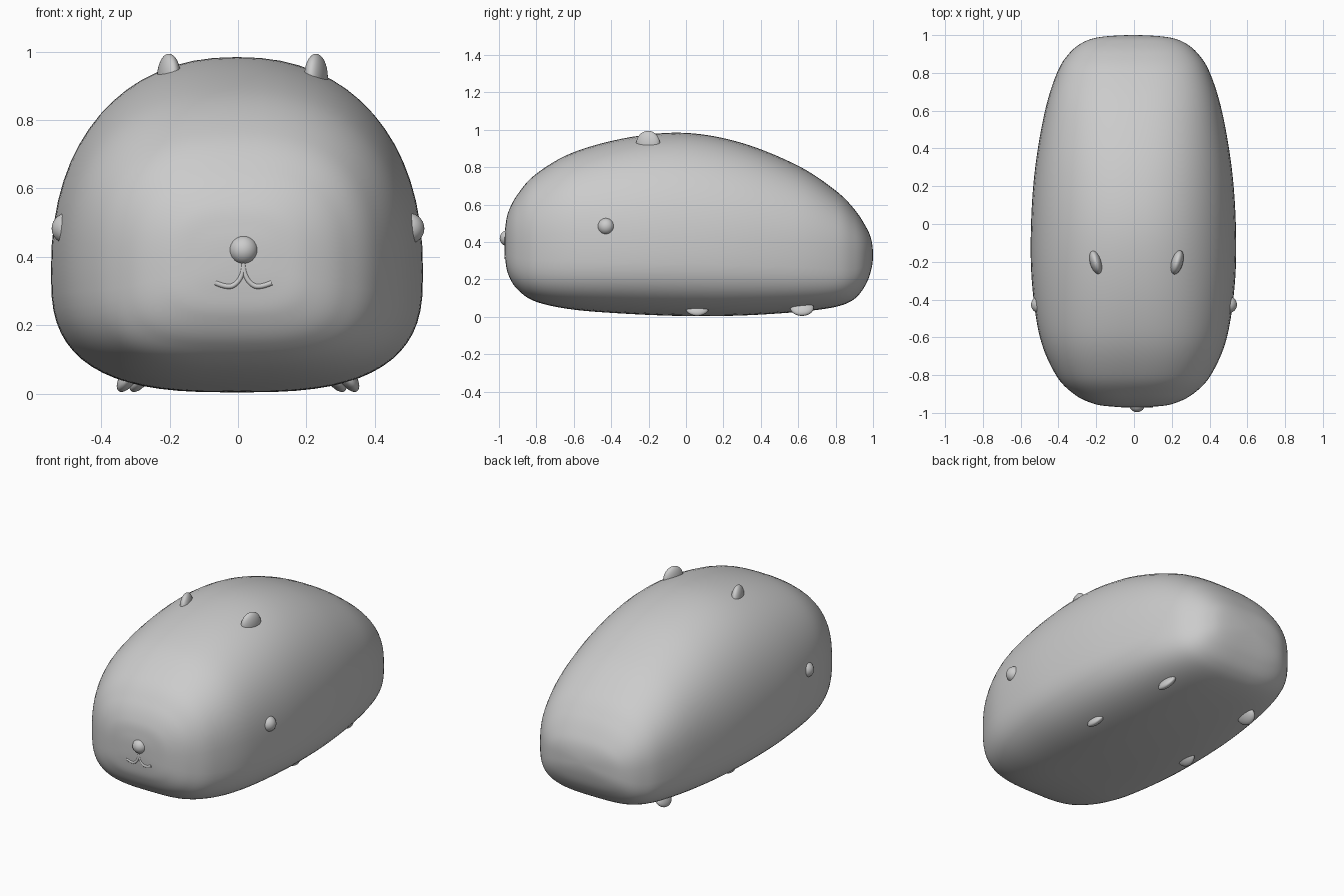
import bpy, bmesh, math

old = bpy.data.objects.get("Cube")
if old:
    bpy.data.objects.remove(old, do_unlink=True)

grey = bpy.data.materials.new("soft_grey")
grey.use_nodes = True
grey.diffuse_color = (0.6, 0.6, 0.6, 1)
grey.node_tree.nodes["Principled BSDF"].inputs["Base Color"].default_value = (0.6, 0.6, 0.6, 1)


def finish(name, bm):
    """Turn a bmesh into a smooth grey object."""
    bmesh.ops.recalc_face_normals(bm, faces=bm.faces)
    for face in bm.faces:
        face.smooth = True
    mesh = bpy.data.meshes.new(name)
    bm.to_mesh(mesh)
    bm.free()
    mesh.materials.append(grey)
    obj = bpy.data.objects.new(name, mesh)
    bpy.context.collection.objects.link(obj)
    return obj


def ellipsoid(name, centre, radii, rotation=(0, 0, 0)):
    bm = bmesh.new()
    bmesh.ops.create_uvsphere(bm, u_segments=32, v_segments=16, radius=1)
    obj = finish(name, bm)
    obj.location, obj.scale, obj.rotation_euler = centre, radii, rotation


def spline(a, b, c, d, t):
    """Catmull-Rom point between b and c."""
    return 0.5 * (2 * b + (c - a) * t + (2 * a - 5 * b + 4 * c - d) * t ** 2
                  + (3 * b - a - 3 * c + d) * t ** 3)


def signed_power(value, power):
    return math.copysign(abs(value) ** power, value)


# Body: stations along y give half width, top and bottom
BODY_X = -0.003
stations = [
    (-0.97, 0, 0.40, 0.40), (-0.966, 0.12, 0.48, 0.305), (-0.95, 0.215, 0.56, 0.225),
    (-0.9, 0.315, 0.655, 0.145), (-0.8, 0.41, 0.765, 0.08), (-0.6, 0.495, 0.88, 0.038),
    (-0.3, 0.538, 0.96, 0.015), (0, 0.542, 0.983, 0.004), (0.3, 0.52, 0.929, 0.007),
    (0.6, 0.468, 0.807, 0.026), (0.8, 0.405, 0.675, 0.053), (0.9, 0.343, 0.575, 0.095),
    (0.96, 0.27, 0.485, 0.17), (0.99, 0.175, 0.415, 0.25), (1, 0, 0.33, 0.33),
]


def mirrored(s):
    """Station past a closed end, so the end cap stays round."""
    return (s[0], -s[1], s[3], s[2])


path = [mirrored(stations[1])] + stations + [mirrored(stations[-2])]
STEPS, SIDES = 8, 64
bm = bmesh.new()
rings = []
for i in range(len(stations) - 1):
    for k in range(STEPS):
        if i + k == 0:
            continue
        y, width, top, bottom = (spline(*column, k / STEPS) for column in zip(*path[i:i + 4]))
        middle = bottom + (top - bottom) * (0.355 + 0.1 * y * y)
        ring = []
        for j in range(SIDES):
            angle = math.tau * j / SIDES
            c, s = math.cos(angle), math.sin(angle)
            n = (2.25 if s > 0 else 2.85) + 0.5 * y * y
            height = top - middle if s > 0 else middle - bottom
            ring.append(bm.verts.new((width * signed_power(c, 2 / n) + BODY_X, y,
                                      middle + height * signed_power(s, 2 / n))))
        rings.append(ring)
for lower, upper in zip(rings, rings[1:]):
    for j in range(SIDES):
        n = (j + 1) % SIDES
        bm.faces.new((lower[j], lower[n], upper[n], upper[j]))
for ring, end in ((rings[0], stations[0]), (rings[-1], stations[-1])):
    tip = bm.verts.new((BODY_X, end[0], end[2]))
    for j in range(SIDES):
        bm.faces.new((ring[j], ring[(j + 1) % SIDES], tip))
finish("body", bm)

# Nose
NOSE_X = 0.016
ellipsoid("nose", (NOSE_X, -0.953, 0.42), (0.043, 0.043, 0.043))

# Paired ears, eyes, feet and mouth halves
for side, label in ((1, "left"), (-1, "right")):
    ellipsoid(label + "_ear", (0.013 + side * 0.215, -0.203, 0.924),
              (0.031, 0.066, 0.07), (0, 0, -side * math.radians(16)))
    ellipsoid(label + "_eye", (side * 0.5, -0.427, 0.483), (0.045, 0.045, 0.045))
    for part, x, y in (("front", 0.32, 0.06), ("back", 0.283, 0.62)):
        ellipsoid(f"{label}_{part}_foot", (side * x, y, 0.048),
                  (0.024, 0.063, 0.05), (0, -side * math.radians(35), 0))

    curve = bpy.data.curves.new(label + "_mouth", "CURVE")
    curve.dimensions = "3D"
    curve.bevel_depth = 0.008
    curve.bevel_resolution = 3
    curve.use_fill_caps = True
    line = curve.splines.new("NURBS")
    points = [(0, 0.385), (0, 0.36), (0.015, 0.325), (0.045, 0.308), (0.082, 0.324)]
    line.points.add(len(points) - 1)
    for point, (x, z) in zip(line.points, points):
        point.co = (NOSE_X + side * x, -0.964, z, 1)
    line.use_endpoint_u = True
    line.order_u = 3
    curve.materials.append(grey)
    mouth = bpy.data.objects.new(label + "_mouth", curve)
    bpy.context.collection.objects.link(mouth)
